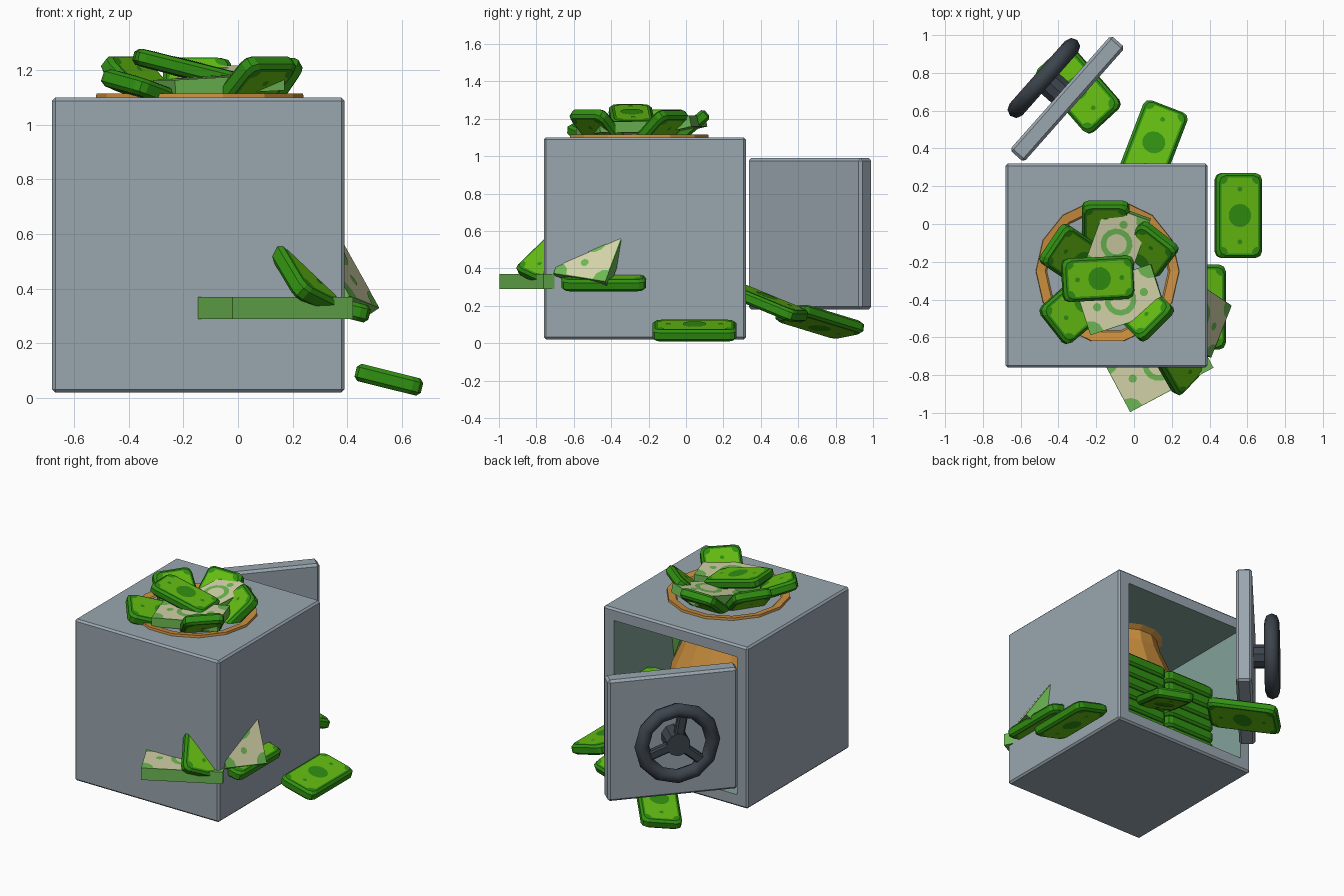
import bpy, bmesh, math
from mathutils import Matrix, Vector

if "Cube" in bpy.data.objects:
    bpy.data.objects.remove(bpy.data.objects["Cube"])

def mat(name, rgb):
    m = bpy.data.materials.new(name)
    m.diffuse_color = (*rgb, 1)
    m.use_nodes = True
    m.node_tree.nodes["Principled BSDF"].inputs["Base Color"].default_value = m.diffuse_color
    return m

STEEL = mat("steel grey", (0.32, 0.38, 0.43))
LINING = mat("teal lining", (0.23, 0.36, 0.32))
DARK = mat("dark iron", (0.046, 0.058, 0.073))
TAN = mat("tan cloth", (0.61, 0.28, 0.05))
GREEN = mat("banknote green", (0.03, 0.28, 0.006))
LIME = mat("banknote lime", (0.13, 0.51, 0.006))
PALE = mat("pale green", (0.15, 0.47, 0.085))
CREAM = mat("banknote cream", (0.64, 0.64, 0.39))

def finish(bm, name, mats, matrix=None):
    me = bpy.data.meshes.new(name)
    bm.to_mesh(me)
    bm.free()
    for m in mats:
        me.materials.append(m)
    ob = bpy.data.objects.new(name, me)
    bpy.context.collection.objects.link(ob)
    if matrix:
        ob.matrix_world = matrix
    return ob

def box(name, size, m, matrix, bevel=0.0):
    bm = bmesh.new()
    bmesh.ops.create_cube(bm, size=1, matrix=Matrix.Diagonal((*size, 1)))
    if bevel:
        bmesh.ops.bevel(bm, geom=bm.edges[:], offset=bevel, segments=1, affect='EDGES')
    return finish(bm, name, [m], matrix)

# safe body: box opened at the back, with a lined interior
lo, hi = Vector((-0.68, -0.76, 0.02)), Vector((0.39, 0.32, 1.10))
bm = bmesh.new()
bmesh.ops.create_cube(bm, size=1, matrix=Matrix.Translation((lo + hi) / 2) @ Matrix.Diagonal((*(hi - lo), 1)))
bmesh.ops.bevel(bm, geom=bm.edges[:], offset=0.012, segments=1, affect='EDGES')
bm.normal_update()
back = max(bm.faces, key=lambda f: f.calc_center_median().y * (f.calc_area() > 0.5))
bmesh.ops.inset_region(bm, faces=[back], thickness=0.095)
old = set(bm.faces) - {back}
res = bmesh.ops.extrude_discrete_faces(bm, faces=[back])
inner = res['faces'][0]
bmesh.ops.translate(bm, verts=inner.verts[:], vec=(0, -0.97, 0))
for f in bm.faces:
    if f not in old:
        f.material_index = 1
finish(bm, "safe_body", [STEEL, LINING])

# open door with its wheel handle
door = Matrix.Translation((-0.353, 0.663, 0.585)) @ Matrix.Rotation(math.radians(48.5), 4, 'Z')
box("door", (0.81, 0.10, 0.81), STEEL, door, 0.015)
bpy.ops.mesh.primitive_torus_add(major_segments=12, minor_segments=8, major_radius=0.222, minor_radius=0.046)
wheel = bpy.context.object
wheel.name = "wheel_rim"
wheel.data.materials.append(DARK)
axle = door @ Matrix.Translation((0, 0.166, 0)) @ Matrix.Rotation(math.radians(-90), 4, 'X')
wheel.matrix_world = axle
bpy.ops.object.shade_smooth_by_angle(angle=math.radians(50))
bm = bmesh.new()
bmesh.ops.create_cone(bm, cap_ends=True, segments=10, radius1=0.075, radius2=0.075, depth=0.15)
finish(bm, "wheel_hub", [DARK], axle @ Matrix.Translation((0, 0, -0.045)))
for i in range(3):
    turn = Matrix.Rotation(math.radians(-100 + 120 * i), 4, 'Z')
    box(f"wheel_spoke_{i}", (0.2, 0.06, 0.05), DARK, axle @ turn @ Matrix.Translation((0.11, 0, 0)), 0.01)

# money sack inside the safe, its lip breaking through the top
profile = [(0.0, 0.14), (0.26, 0.14), (0.36, 0.25), (0.39, 0.42), (0.35, 0.62), (0.28, 0.78), (0.22, 0.92),
           (0.20, 1.0), (0.30, 1.06), (0.38, 1.10), (0.378, 1.115), (0.33, 1.108), (0.29, 1.07), (0.18, 1.0)]
bm = bmesh.new()
pts = [bm.verts.new((r, 0, z)) for r, z in profile]
edges = [bm.edges.new(p) for p in zip(pts, pts[1:])]
bmesh.ops.spin(bm, geom=pts + edges, axis=(0, 0, 1), cent=(0, 0, 0), angle=math.tau, steps=14)
bmesh.ops.remove_doubles(bm, verts=bm.verts[:], dist=0.001)
bmesh.ops.recalc_face_normals(bm, faces=bm.faces[:])
finish(bm, "money_sack", [TAN], Matrix.Translation((-0.14, -0.25, 0)))

def arc(cx, cy, r, a0, a1, n, sy=1.0):
    return [(cx + r * math.cos(a0 + (a1 - a0) * i / n), cy + r * sy * math.sin(a0 + (a1 - a0) * i / n))
            for i in range(n + 1)]

def corners(w, h, r, notch):
    """Rectangle outline whose corners are rounded, or cut by inward arcs."""
    out = []
    for k, (sx, sy) in enumerate(((1, 1), (-1, 1), (-1, -1), (1, -1))):
        a = k * math.pi / 2
        if notch:
            out += arc(sx * w, sy * h, r, a + 1.5 * math.pi, a + math.pi, 3)
        elif r:
            out += arc(sx * (w - r), sy * (h - r), r, a, a + math.pi / 2, 2)
        else:
            out.append((sx * w, sy * h))
    return out

def bundle(name, loc, yaw=0, pitch=0, roll=0, size=(0.45, 0.25, 0.065), cream=False):
    L, W, T = (s / 2 for s in size)
    ch, rad = (0.0, 0.0) if cream else (0.014, 0.035)
    bm = bmesh.new()
    # wad of notes
    levels = [(0, -T), (0, T)] if cream else [(ch, -T), (0, -T + ch), (0, T - ch), (ch, T)]
    rings = [[bm.verts.new((x, y, z)) for x, y in corners(L - i, W - i, rad, False)] for i, z in levels]
    for a, b in zip(rings, rings[1:]):
        for i in range(len(a)):
            j = (i + 1) % len(a)
            bm.faces.new((a[i], a[j], b[j], b[i]))
    bm.faces.new(rings[-1])
    bm.faces.new(rings[0][::-1])

    # printed plates on both faces
    def plate(outline, lift, index):
        for s in (1, -1):
            vs = [bm.verts.new((x, y, s * (T + lift))) for x, y in outline]
            bm.faces.new(vs if s > 0 else vs[::-1]).material_index = index
    disc = lambda cx, r, sy=1.0: arc(cx, 0, r, 0, math.tau, 14, sy)[:-1]
    m = 0.004 if cream else 0.025
    plate(corners(L - m, W - m, 0.07 if cream else 0.035, True), 0.002, 1)
    plate(disc(0, 0.085 if cream else 0.062), 0.004, 0)
    if cream:
        plate(disc(0, 0.055), 0.006, 1)
    for sx in (-1, 1):
        plate(disc(sx * L * 0.62, 0.022 if cream else 0.013), 0.004, 0)
    rot = (Matrix.Rotation(math.radians(yaw), 4, 'Z') @ Matrix.Rotation(math.radians(-pitch), 4, 'Y')
           @ Matrix.Rotation(math.radians(roll), 4, 'X'))
    finish(bm, name, [PALE, CREAM] if cream else [GREEN, LIME], Matrix.Translation(loc) @ rot)

# bundles fanning out of the sack
bundle("pile_back", (-0.15, -0.06, 1.085), 90, 40)
bundle("pile_back_left", (-0.295, -0.19, 1.085), 146, 42)
bundle("pile_back_right", (0.04, -0.19, 1.08), 52, 42)
bundle("pile_front_right", (0.01, -0.42, 1.085), -45, 42)
bundle("pile_front_left", (-0.27, -0.41, 1.10), 221, 16, -10)
bundle("pile_middle", (-0.19, -0.29, 1.205), 3, -14, 0, (0.39, 0.23, 0.06))
bundle("pile_cream_front", (-0.07, -0.40, 1.145), 18, 3, 0, (0.42, 0.26, 0.06), True)
bundle("pile_cream_back", (-0.09, -0.10, 1.15), 70, 12, 0, (0.36, 0.25, 0.06), True)

# bundles spilled out of the door and beside the safe
bundle("spill_side", (0.552, 0.045, 0.067), 90, 0, 14)
bundle("spill_door", (0.10, 0.42, 0.22), 69, -21)
bundle("spill_far", (-0.295, 0.715, 0.115), 131, -13, -8)

# bundles poking through the front and right walls
bundle("poke_front_cream", (0.13, -0.746, 0.33), 28, 0, 0, (0.50, 0.30, 0.08), True)
bundle("poke_front_green", (0.22, -0.68, 0.49), -60, -40, -25)
bundle("poke_right_green", (0.36, -0.44, 0.335), 90, 0, 14)
bundle("poke_right_cream", (0.317, -0.484, 0.533), 146, 56, 15, (0.49, 0.30, 0.08), True)

# stacks standing inside the opening
for i in range(6):
    for k, x in enumerate((-0.285, 0.10)):
        bundle(f"stack_{k}_{i}", (x, 0.10, 0.165 + 0.08 * i), size=(0.375, 0.24, 0.078))
